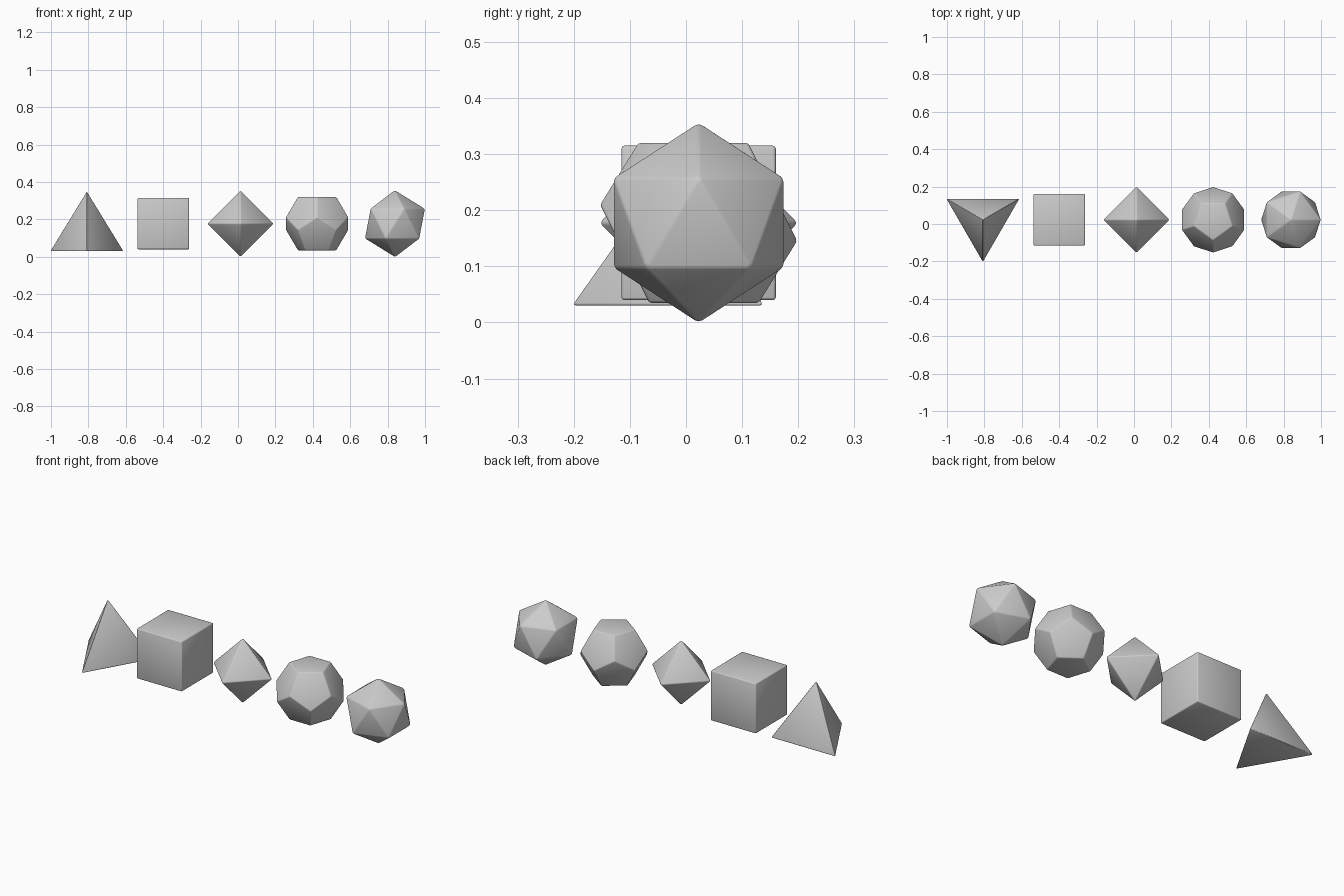
import bpy, bmesh
from math import sin, cos, radians, sqrt

if "Cube" in bpy.data.objects:
    bpy.data.objects.remove(bpy.data.objects["Cube"])

CY = 0.0225   # shared depth centre
CZ = 0.1775   # shared height centre


def solid(name, x, rings, z=CZ, bevel=0.005):
    """Convex solid from rings of (radius, height, first angle, count)."""
    bm = bmesh.new()
    for r, h, start, n in rings:
        for i in range(n):
            a = radians(start + 360 * i / n)
            bm.verts.new((r * cos(a), r * sin(a), h))
    bmesh.ops.convex_hull(bm, input=bm.verts[:])
    # Merge the coplanar triangles into true faces
    bmesh.ops.dissolve_limit(bm, angle_limit=radians(2),
                             verts=bm.verts[:], edges=bm.edges[:])
    bmesh.ops.recalc_face_normals(bm, faces=bm.faces[:])
    for f in bm.faces:
        f.smooth = True
    mesh = bpy.data.meshes.new(name)
    bm.to_mesh(mesh)
    bm.free()
    ob = bpy.data.objects.new(name, mesh)
    ob.location = (x, CY, z)
    bpy.context.collection.objects.link(ob)
    # Softly rounded edges
    mod = ob.modifiers.new("soft_edges", 'BEVEL')
    mod.width = bevel
    mod.segments = 2
    mod.limit_method = 'NONE'
    return ob


# Tetrahedron: point up, one base corner to the front
e = 0.395
solid("tetrahedron", -0.808,
      [(e / sqrt(3), 0, -90, 3), (0, e * sqrt(2 / 3), 0, 1)], z=0.03)

# Cube
s = 0.275
solid("cube", -0.3995,
      [(s / sqrt(2), h, 45, 4) for h in (-s / 2, s / 2)])

# Octahedron: corners on the axes
R = 0.179
solid("octahedron", 0.013, [(0, -R, 0, 1), (R, 0, 0, 4), (0, R, 0, 1)])

# Dodecahedron: flat pentagons on top and bottom
R = 0.1795
solid("dodecahedron", 0.423,
      [(0.607 * R, 0.7947 * R, -90, 5), (0.9822 * R, 0.1876 * R, -90, 5),
       (0.9822 * R, -0.1876 * R, 90, 5), (0.607 * R, -0.7947 * R, 90, 5)])

# Icosahedron: corners at top and bottom
R = 0.179
solid("icosahedron", 0.839,
      [(0, R, 0, 1), (0.8944 * R, 0.4472 * R, 0, 5),
       (0.8944 * R, -0.4472 * R, 180, 5), (0, -R, 0, 1)])
